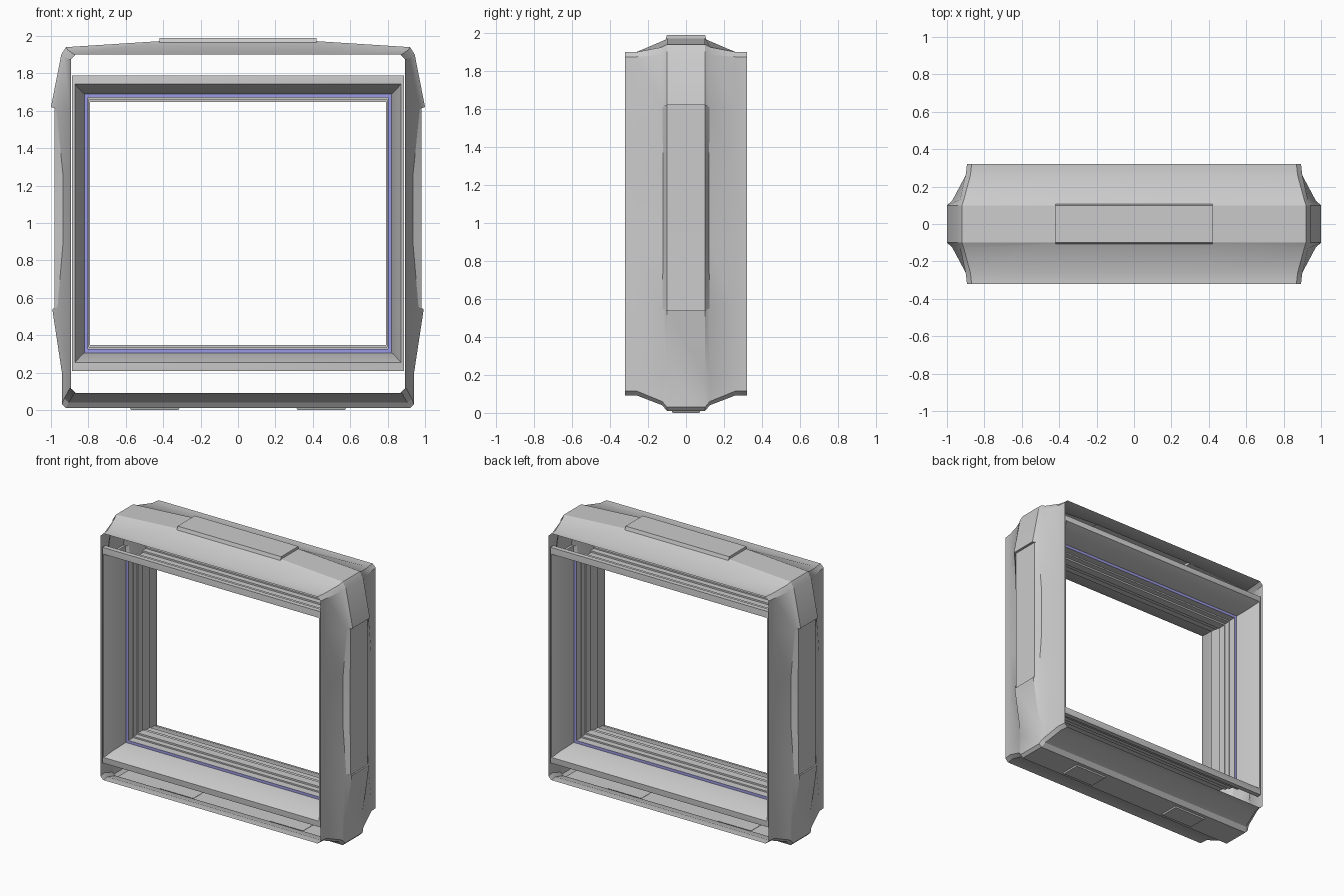
import bpy, bmesh, math

if "Cube" in bpy.data.objects:
    bpy.data.objects.remove(bpy.data.objects["Cube"])


def finish(bm, name, angle=25, color=None):
    bmesh.ops.remove_doubles(bm, verts=bm.verts, dist=0.0005)
    bmesh.ops.recalc_face_normals(bm, faces=bm.faces)
    me = bpy.data.meshes.new(name)
    bm.to_mesh(me)
    bm.free()
    ob = bpy.data.objects.new(name, me)
    bpy.context.collection.objects.link(ob)
    if color:
        mat = bpy.data.materials.new(name)
        mat.diffuse_color = color
        mat.use_nodes = True
        mat.node_tree.nodes["Principled BSDF"].inputs["Base Color"].default_value = mat.diffuse_color
        me.materials.append(mat)
    bpy.ops.object.select_all(action='DESELECT')
    ob.select_set(True)
    bpy.context.view_layer.objects.active = ob
    bpy.ops.object.shade_smooth_by_angle(angle=math.radians(angle))
    return ob


def skin(loops, name, angle=25, color=None):
    """Bridge closed rings of equal point count into an open sheet."""
    bm = bmesh.new()
    rings = [[bm.verts.new(p) for p in loop] for loop in loops]
    for a, b in zip(rings, rings[1:]):
        n = len(a)
        for i in range(n):
            j = (i + 1) % n
            bm.faces.new((a[i], a[j], b[j], b[i]))
    return finish(bm, name, angle, color)


def mirrored(half, side):
    """Right half outline of (x, y, z) mirrored to a full ring at +y or -y."""
    right = [(x, side * y, z) for x, y, z in half]
    return right + [(-x, y, z) for x, y, z in reversed(right)]


# Outer shell: outline of the raised middle band, top centre to bottom centre
band = [(.42, 1.99), (.42, 1.972), (.92, 1.94), (.945, 1.90), (1.0, 1.62),
        (.982, 1.62), (.98, 1.25), (.98, .90), (.982, .54), (.993, .54),
        (.94, .19), (.94, .03), (.92, .01)]
band = [(x, .10, z) for x, z in band]
# Foot of the band walls, pinched in beside the side panels
foot = [(.42, .108, 1.965), (.42, .108, 1.965), (.91, .13, 1.925),
        (.93, .13, 1.885), (.972, .125, 1.61), (.972, .125, 1.61),
        (.935, .12, 1.25), (.935, .12, .90), (.965, .125, .55),
        (.965, .125, .55), (.93, .125, .19), (.93, .125, .06),
        (.905, .125, .04)]


def rim(x, y):
    zs = [1.9, 1.9, 1.9, 1.875, 1.61, 1.61, 1.25, .9, .55, .55, .19, .115, .092]
    xs = [.42, .42, x - .025] + [x] * 9 + [x - .025]
    return [(a, y, z) for a, z in zip(xs, zs)]


halves = [rim(.893, .32), rim(.90, .26), foot, band]
loops = [mirrored(h, -1) for h in halves] + [mirrored(h, 1) for h in reversed(halves)]
skin(loops, "outer_shell")

# Inner window frame: stepped profile as (half width, half height, y)
ZC = .998


def rect(hx, hz, y):
    return [(sx * hx, y, ZC + sz * hz)
            for sx, sz in ((1, 1), (1, -1), (-1, -1), (-1, 1))]


outer = [(.887, .79, .27), (.887, .79, .305), (.872, .745, .31),
         (.845, .714, .24), (.822, .692, .125)]
inner = [(.802, .672, .125), (.802, .672, .07), (.797, .662, .07),
         (.797, .662, .03), (.79, .65, .03)]
for side, label in ((-1, "front"), (1, "back")):
    skin([rect(a, b, side * y) for a, b, y in outer], label + "_window_flange", 30)
    skin([rect(a, b, side * y) for a, b, y in (outer[-1], inner[0])],
         label + "_blue_trim", 30, (.33, .33, .78, 1))
skin([rect(a, b, -y) for a, b, y in inner] +
     [rect(a, b, y) for a, b, y in reversed(inner)], "window_opening_rim", 30)

# Two foot pads under the shell
for sx, label in ((-1, "left"), (1, "right")):
    bm = bmesh.new()
    bmesh.ops.create_cube(bm, size=1)
    for v in bm.verts:
        t = 1 if v.co.z > 0 else .94
        v.co = (sx * .445 + v.co.x * .27 * t, v.co.y * .15 * t, .007 + v.co.z * .014)
    finish(bm, label + "_foot_pad")
